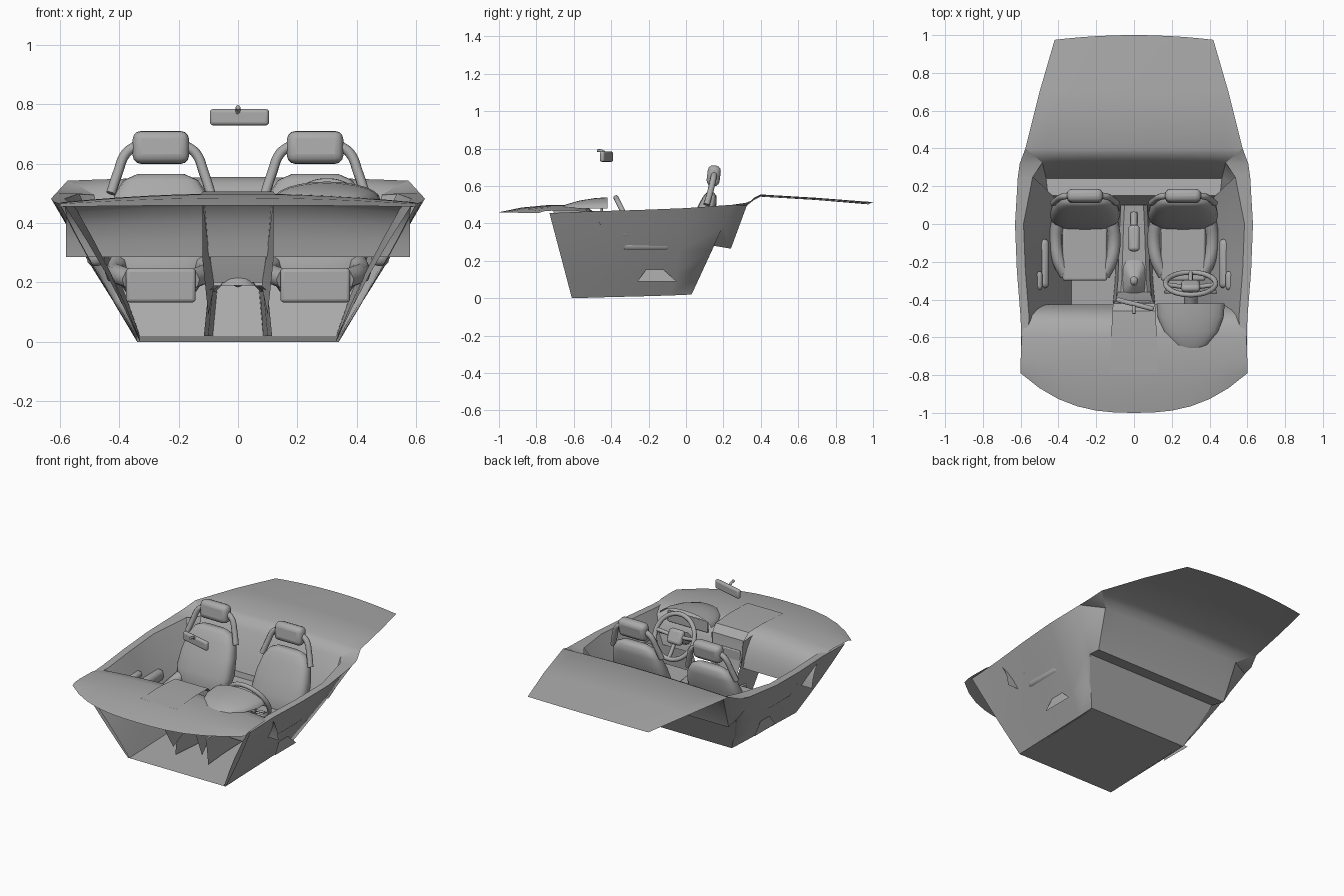
import bpy, bmesh, math
from mathutils import Vector

if "Cube" in bpy.data.objects:
    bpy.data.objects.remove(bpy.data.objects["Cube"])

GREY = (0.4, 0.4, 0.4, 1)
mat = bpy.data.materials.new("trim grey")
mat.use_nodes = True
mat.diffuse_color = GREY
mat.node_tree.nodes["Principled BSDF"].inputs["Base Color"].default_value = GREY


def finish(ob, angle=35):
    ob.data.materials.clear()
    ob.data.materials.append(mat)
    bpy.ops.object.select_all(action="DESELECT")
    ob.select_set(True)
    bpy.context.view_layer.objects.active = ob
    bpy.ops.object.shade_smooth_by_angle(angle=math.radians(angle))
    return ob


def sheet(name, rows, closed=False, caps=False, mirror=False, angle=35):
    """Skin a list of equally long point rows."""
    bm = bmesh.new()
    grid = [[bm.verts.new(p) for p in row] for row in rows]
    n = len(rows[0])
    for a, b in zip(grid, grid[1:]):
        for i in range(n if closed else n - 1):
            j = (i + 1) % n
            bm.faces.new((a[i], a[j], b[j], b[i]))
    if caps:
        bm.faces.new(grid[0])
        bm.faces.new(grid[-1])
    bmesh.ops.remove_doubles(bm, verts=bm.verts, dist=1e-5)
    bmesh.ops.recalc_face_normals(bm, faces=bm.faces)
    me = bpy.data.meshes.new(name)
    bm.to_mesh(me)
    bm.free()
    ob = bpy.data.objects.new(name, me)
    bpy.context.collection.objects.link(ob)
    if mirror:
        ob.modifiers.new("mirror", "MIRROR")
    return finish(ob, angle)


def box(name, loc, size, bevel=0.01, tilt=0.0, turn=0.0):
    bpy.ops.mesh.primitive_cube_add(size=1, location=loc, rotation=(tilt, 0, turn))
    ob = bpy.context.object
    ob.name = name
    ob.scale = size
    bpy.ops.object.transform_apply(location=False, rotation=False, scale=True)
    mod = ob.modifiers.new("bevel", "BEVEL")
    mod.width, mod.segments = bevel, 3
    return finish(ob)


def tube(name, pts, radius, cyclic=False):
    cu = bpy.data.curves.new(name, "CURVE")
    cu.dimensions = "3D"
    cu.bevel_depth, cu.bevel_resolution, cu.resolution_u = radius, 2, 5
    cu.use_fill_caps = True
    sp = cu.splines.new("BEZIER")
    sp.bezier_points.add(len(pts) - 1)
    for bp, p in zip(sp.bezier_points, pts):
        bp.co = p
        bp.handle_left_type = bp.handle_right_type = "AUTO"
    sp.use_cyclic_u = cyclic
    ob = bpy.data.objects.new(name, cu)
    bpy.context.collection.objects.link(ob)
    bpy.ops.object.select_all(action="DESELECT")
    ob.select_set(True)
    bpy.context.view_layer.objects.active = ob
    bpy.ops.object.convert(target="MESH")
    return finish(bpy.context.object, 50)


def ring(cx, cy, z, rx, ry, n=20, power=0.6):
    """Rounded rectangle section lying flat."""
    out = []
    for k in range(n):
        c, s = math.cos(math.tau * k / n), math.sin(math.tau * k / n)
        out.append((cx + rx * math.copysign(abs(c) ** power, c),
                    cy + ry * math.copysign(abs(s) ** power, s), z))
    return out


SPAN = [i / 6 - 1 for i in range(13)]

# floor
sheet("floor", [[(-.34, -.61, .0), (.34, -.61, .0)], [(-.34, .03, .02), (.34, .03, .02)]])

# rear wall, parcel ledge and rear deck in one sheet: y, z, half width
rear = [(.03, .02, .34), (.09, .15, .4), (.15, .28, .455), (.24, .265, .465), (.325, .495, .485),
        (.36, .535, .53), (.4, .555, .575), (.7, .537, .5), (1.0, .514, .42)]
sheet("rear_deck", [[(w * s, y - (.025 * s * s if y > .9 else 0), z - (.012 * s * s if y > .35 else 0))
                     for s in SPAN] for y, z, w in rear], angle=50)

# side walls, outer skin and inner door lining: floor y/z then rim x/y/z
stations = [(-.61, .0, .595, -.73, .455), (-.45, .005, .6, -.5, .465), (-.25, .01, .62, -.25, .472),
            (-.08, .015, .63, 0, .482), (.03, .02, .615, .25, .5)]


def wall_rows(bottom, inset, bulge):
    rows = []
    for by, bz, tx, ty, tz in stations:
        inner = inset * (1 + max(0, ty) * 3) if ty > -.6 else inset * .3
        rows.append([(bottom + (tx - inner - bottom) * t + bulge * math.sin(math.pi * t),
                      by + (ty - by) * t, bz + (tz - bz) * t) for t in (0, .25, .5, .75, 1)])
    return rows


outer_rows = wall_rows(.34, 0, .006)
lining_rows = wall_rows(.33, .045, -.012)
# the outer skin wraps round to the edge of the rear wall
rear_edge = [(w, y, z) for y, z, w in rear[:5]]
sheet("door_outer", outer_rows + [rear_edge], mirror=True, angle=75)
sheet("door_lining", lining_rows, mirror=True)
sheet("door_rim", [[a[-1], b[-1]] for a, b in zip(outer_rows, lining_rows)], mirror=True)
sheet("quarter_rim", [[(.615, .25, .5), (.535, .25, .5)], [(.605, .32, .51), (.485, .325, .495)],
                      [(.575, .4, .543), (.53, .36, .523)]], mirror=True)
# armrests and pockets on the doors
for s in (-1, 1):
    box("armrest", (s * .48, -.21, .29), (.06, .26, .07), .025)
    box("door_pull", (s * .515, -.3, .35), (.06, .1, .04), .018)
    sheet("door_pocket", [[(s * .44, -.26, .09), (s * .44, -.05, .09)],
                          [(s * .43, -.2, .17), (s * .43, -.14, .17)]])

# dashboard, its lower panel curving down and back: y, z, half width, end drop, edge sweep
dash = [(-1.0, .46, .6, .005, .21), (-.88, .485, .6, .02, .12), (-.74, .498, .6, .03, .02),
        (-.6, .5, .595, .03, 0), (-.53, .488, .585, .03, 0), (-.485, .455, .58, .02, 0),
        (-.455, .4, .58, .01, 0), (-.435, .34, .58, 0, 0), (-.425, .285, .58, 0, 0)]
sheet("dashboard", [[(w * s, y + sweep * abs(s) ** 2.6, z - drop * s * s) for s in SPAN]
                    for y, z, w, drop, sweep in dash], angle=50)

# instrument hood
hood = []
for y, w, h in [(-.67, .02, .003), (-.64, .09, .022), (-.57, .145, .042), (-.49, .175, .055), (-.42, .18, .06)]:
    hood.append([(.3 + w * math.cos(math.pi * k / 12), y, .48 + h * math.sin(math.pi * k / 12))
                 for k in range(13)])
sheet("instrument_hood", hood)
box("instrument_panel", (.3, -.45, .465), (.28, .012, .07), .004)

# centre console: raised strip, stack and side fins
sheet("console_strip", [[(s * w, y, z) for s in (-1, 1)] for y, z, w in
                        [(-.79, .497, .125), (-.6, .506, .12), (-.46, .5, .115), (-.42, .46, .11),
                         (-.41, .35, .1), (-.36, .2, .085)]])
box("console_screen", (0, -.415, .355), (.18, .02, .08), .005)
sheet("console_side", [[(.12, -.72, .48), (.12, -.6, .28), (.1, -.5, .09)],
                       [(.11, -.41, .46), (.1, -.41, .32), (.08, -.36, .19)]], mirror=True)

# tunnel between the seats
tunnel = [(-.46, .1, .19), (-.3, .085, .19), (0, .075, .19), (.1, .07, .2)]
sheet("tunnel", [[(-w - .015, min(y, .03), .02), (-w, y, z - .02), (-w + .02, y, z), (w - .02, y, z),
                  (w, y, z - .02), (w + .015, min(y, .03), .02)] for y, w, z in tunnel])
sheet("shifter_boot", [ring(0, -.29, .19, .06, .1), ring(0, -.3, .22, .04, .06),
                       ring(0, -.31, .25, .014, .016)], closed=True, caps=True)
tube("shifter", [(0, -.31, .24), (0, -.3, .3)], .012)
box("shift_knob", (0, -.3, .31), (.04, .045, .045), .018)
tube("handbrake", [(0, .06, .2), (0, -.05, .235), (0, -.14, .25)], .018)
box("handbrake_grip", (0, -.075, .25), (.06, .14, .04), .018, -.15)

# steering wheel, leaning toward the dash
centre = Vector((.3, -.315, .42))
up = Vector((0, -.45, .89))
axis = Vector((0, .89, .45))
side = Vector((1, 0, 0))


def on_wheel(a, r, lift=0):
    return centre + side * (r * math.cos(a)) + up * (r * math.sin(a)) + axis * lift


tube("wheel_rim", [on_wheel(math.tau * k / 16, .132) for k in range(16)], .014, True)
for a in (0.1, math.pi - 0.1, -math.pi / 2):
    tube("wheel_spoke", [on_wheel(a, .03, -.02), on_wheel(a, .13)], .012)
box("wheel_hub", centre - axis * .015, (.1, .04, .09), .018, .47)
tube("steering_column", [centre - axis * .02, centre - axis * .13], .035)
for s in (-1, 1):
    tube("stalk", [centre - axis * .06, centre - axis * .05 + side * s * .14], .007)

# seats
for cx in (-.26, .26):
    box("seat_cushion", (cx, -.15, .19), (.235, .3, .115), .012)
    back = [(.17, .03, .12, .05), (.24, .03, .165, .06), (.32, .05, .185, .064), (.42, .085, .175, .058),
            (.5, .115, .155, .048), (.545, .128, .125, .036), (.565, .13, .08, .02)]
    sheet("seat_back", [ring(cx, y, z, w, d) for z, y, w, d in back], closed=True, caps=True, angle=60)
    for s in (-1, 1):
        tube("cushion_bolster", [(cx + s * x, y, z) for x, y, z in
                                 [(.1, -.27, .21), (.14, -.19, .225), (.155, -.08, .235), (.145, .01, .26)]], .034)
        tube("headrest_strut", [(cx + s * x, y, z) for x, y, z in
                                [(.085, .15, .66), (.118, .145, .635), (.145, .13, .57), (.168, .11, .5)]], .017)
    box("headrest", (cx, .148, .655), (.19, .07, .11), .028, -.12)

# rear-view mirror, turned to the driver
box("mirror", (.005, -.425, .757), (.205, .026, .055), .011, turn=-.25)
tube("mirror_stem", [(0, -.425, .765), (0, -.445, .785), (0, -.475, .79)], .008)
